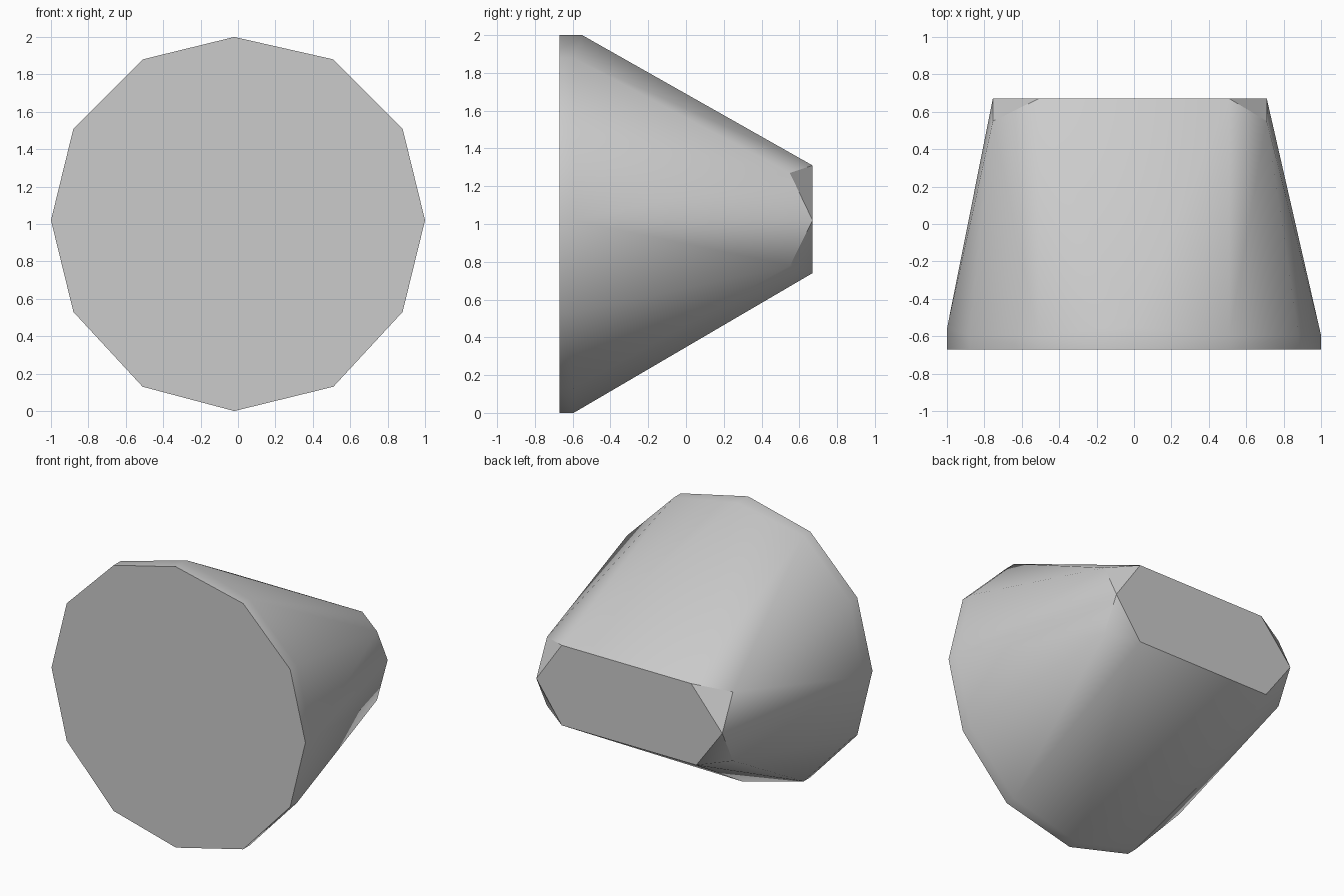
import bpy, bmesh, math

cube = bpy.data.objects.get("Cube")
if cube:
    bpy.data.objects.remove(cube)

# Single grey material
grey = bpy.data.materials.new("plain grey")
grey.use_nodes = True
colour = (0.6, 0.6, 0.6, 1)
grey.diffuse_color = colour
grey.node_tree.nodes["Principled BSDF"].inputs["Base Color"].default_value = colour

FRONT, BACK, MID = -0.67, 0.67, 1.02

# Twelve-sided front disc, with a shallow collar behind it
right_half = [(-0.02, 2.0), (0.51, 1.88), (0.88, 1.51), (1.0, MID),
              (0.88, 0.53), (0.51, 0.13), (-0.02, 0.0)]
outline = right_half + [(-x, z) for x, z in right_half[1:-1]]
points = []
for x, z in outline:
    depth = -0.55 if z == 2.0 else -0.56 if x == -1.0 else -0.595
    points += [(x, FRONT, z), (x, depth, z)]

# Flattened six-sided back end, with clipped corners
for tip, top_x, low_x in ((0.71, 0.51, 0.51), (-0.755, -0.51, -0.55)):
    points += [(tip, BACK, MID), (top_x, BACK, 1.31), (low_x, BACK, 0.74),
               (tip, 0.55, 1.27), (tip, 0.55, 0.78)]

# Wrap the two ends in one tapering shell
bm = bmesh.new()
for p in points:
    bm.verts.new(p)
hull = bmesh.ops.convex_hull(bm, input=bm.verts)
bmesh.ops.delete(bm, geom=list({v for v in hull["geom_interior"]
                                if isinstance(v, bmesh.types.BMVert)}), context="VERTS")
bmesh.ops.dissolve_limit(bm, angle_limit=math.radians(0.5),
                         verts=bm.verts, edges=bm.edges)
bmesh.ops.recalc_face_normals(bm, faces=bm.faces)
mesh = bpy.data.meshes.new("tapered_body")
bm.to_mesh(mesh)
bm.free()
mesh.materials.append(grey)

body = bpy.data.objects.new("tapered_body", mesh)
bpy.context.collection.objects.link(body)
bpy.ops.object.select_all(action="DESELECT")
body.select_set(True)
bpy.context.view_layer.objects.active = body
bpy.ops.object.shade_smooth_by_angle(angle=math.radians(35))
